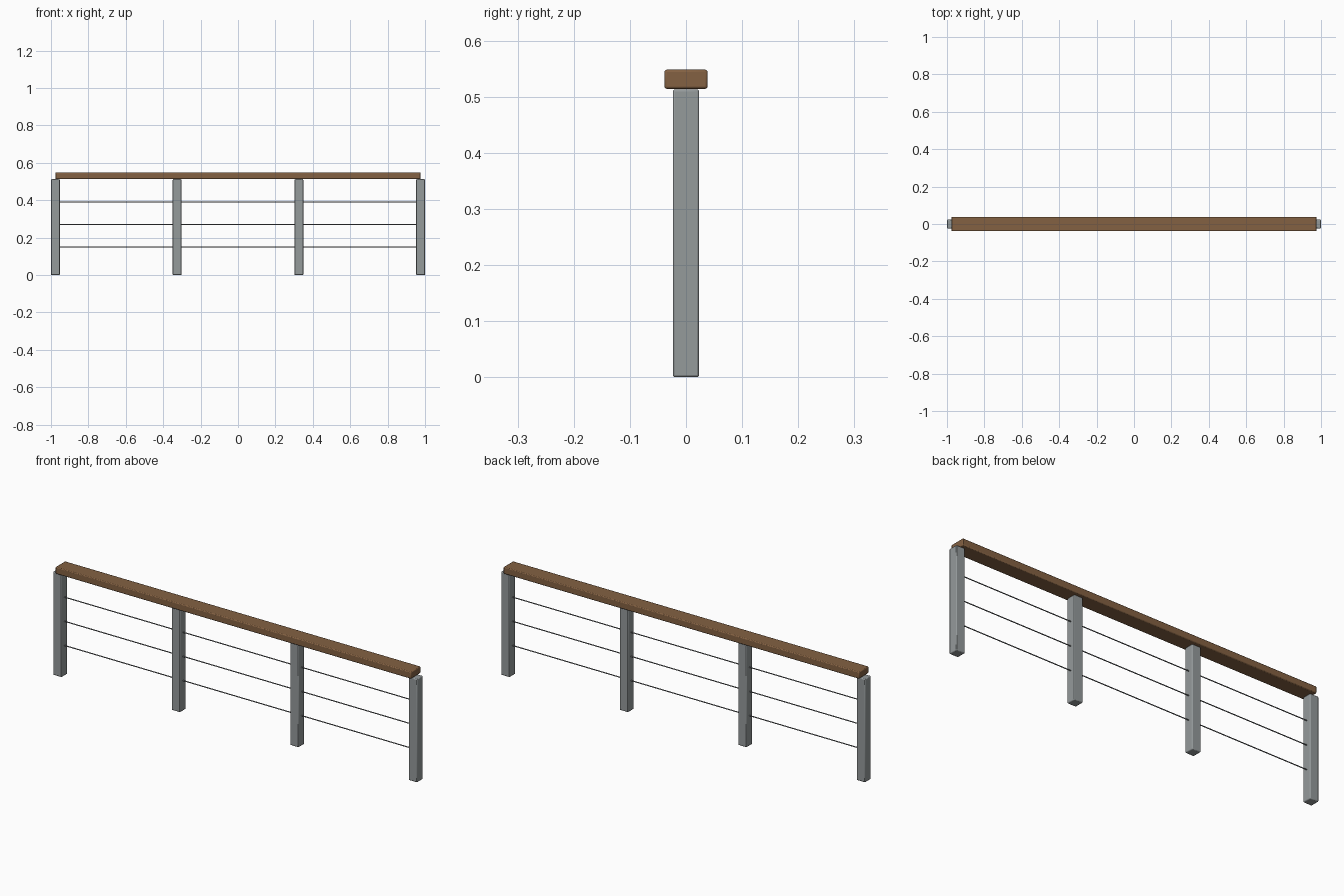
import bpy
from math import pi

cube = bpy.data.objects.get("Cube")
if cube:
    bpy.data.objects.remove(cube, do_unlink=True)

SPAN = 0.9765      # outer post centre
POST_W = 0.047
POST_H = 0.513
RAIL_W, RAIL_T = 0.077, 0.034


def material(name, color):
    mat = bpy.data.materials.new(name)
    mat.use_nodes = True
    mat.diffuse_color = (*color, 1)
    mat.node_tree.nodes["Principled BSDF"].inputs["Base Color"].default_value = (*color, 1)
    return mat


def bevelled_box(name, size, location, mat, bevel=0.004):
    bpy.ops.mesh.primitive_cube_add(size=1, location=location)
    obj = bpy.context.object
    obj.name = name
    obj.scale = size
    bpy.ops.object.transform_apply(location=False, rotation=False, scale=True)
    mod = obj.modifiers.new("Soft edges", "BEVEL")
    mod.width = bevel
    mod.segments = 2
    obj.data.materials.append(mat)
    bpy.ops.object.shade_smooth_by_angle()
    return obj


wood = material("brown wood", (0.23, 0.12, 0.055))
steel = material("grey steel", (0.30, 0.325, 0.33))
wire = material("cable steel", (0.22, 0.23, 0.24))

# Four evenly spaced posts
for i in range(4):
    x = -SPAN + i * 2 * SPAN / 3
    bevelled_box(f"post_{i + 1}", (POST_W, POST_W, POST_H), (x, 0, POST_H / 2), steel)

# Wooden handrail between the outer post centres
bevelled_box("handrail", (2 * SPAN, RAIL_W, RAIL_T), (0, 0, POST_H + RAIL_T / 2 + 0.001), wood)

# Three horizontal cables running through the posts
for i, z in enumerate((0.15, 0.27, 0.39)):
    bpy.ops.mesh.primitive_cylinder_add(vertices=12, radius=0.0025, depth=2 * SPAN,
                                        location=(0, 0, z), rotation=(0, pi / 2, 0))
    cable = bpy.context.object
    cable.name = f"cable_{i + 1}"
    cable.data.materials.append(wire)
    bpy.ops.object.shade_smooth_by_angle()
